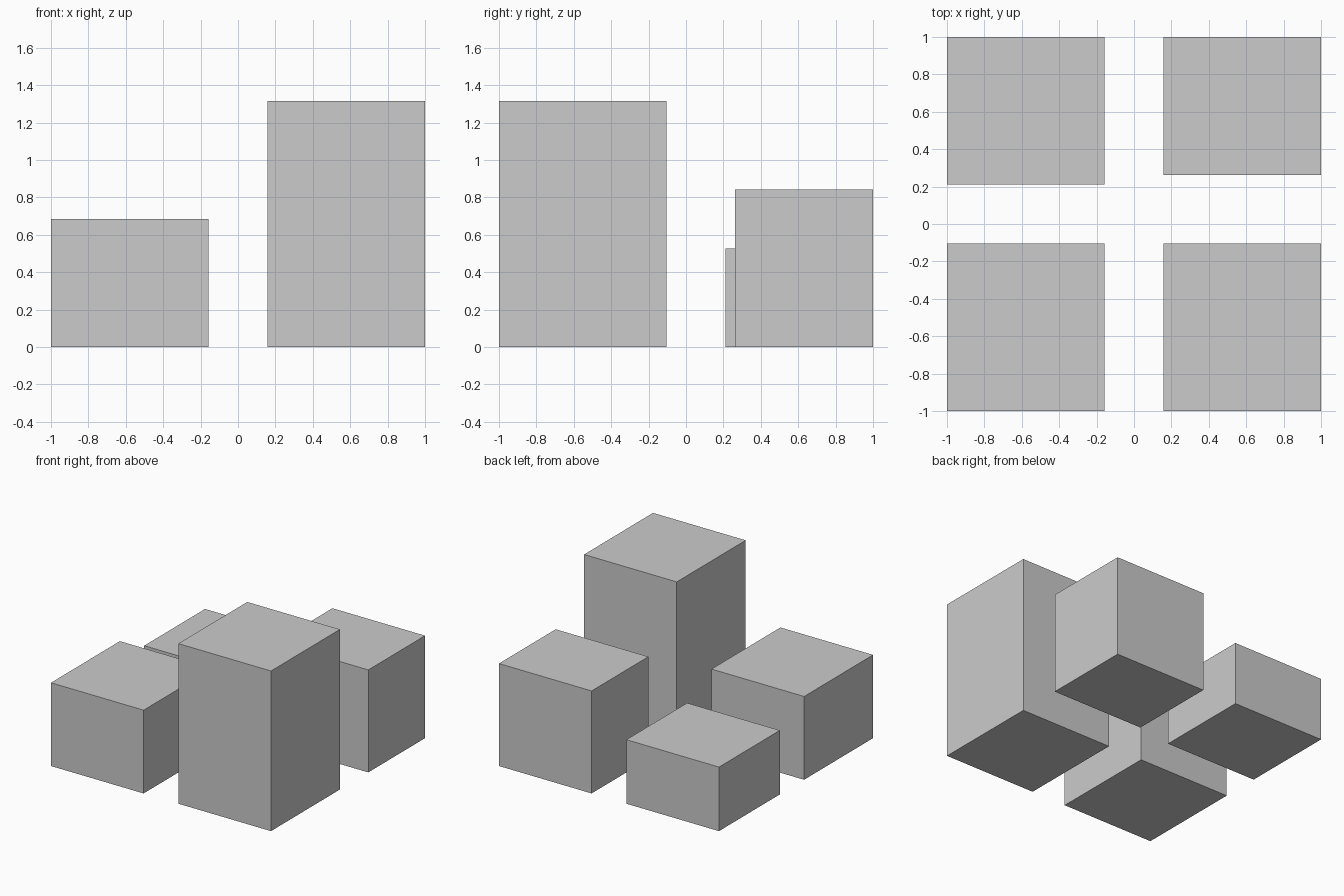
import bpy

if "Cube" in bpy.data.objects:
    bpy.data.objects.remove(bpy.data.objects["Cube"])

U = 1 / 19  # the blocks sit on a 38 x 38 unit square


def block(name, x0, x1, y0, y1, height):
    """Box between the given bounds, standing on z = 0 (in grid units)."""
    bpy.ops.mesh.primitive_cube_add(
        size=1, location=((x0 + x1) / 2 * U, (y0 + y1) / 2 * U, height / 2 * U))
    ob = bpy.context.object
    ob.name = name
    ob.scale = ((x1 - x0) * U, (y1 - y0) * U, height * U)
    bpy.ops.object.transform_apply(location=False, rotation=False, scale=True)


# Four corner blocks around a cross-shaped gap
block("front_left_block", -19, -3, -19, -2, 13)
block("front_right_block", 3, 19, -19, -2, 25)
block("back_left_block", -19, -3, 4, 19, 10)
block("back_right_block", 3, 19, 5, 19, 16)
